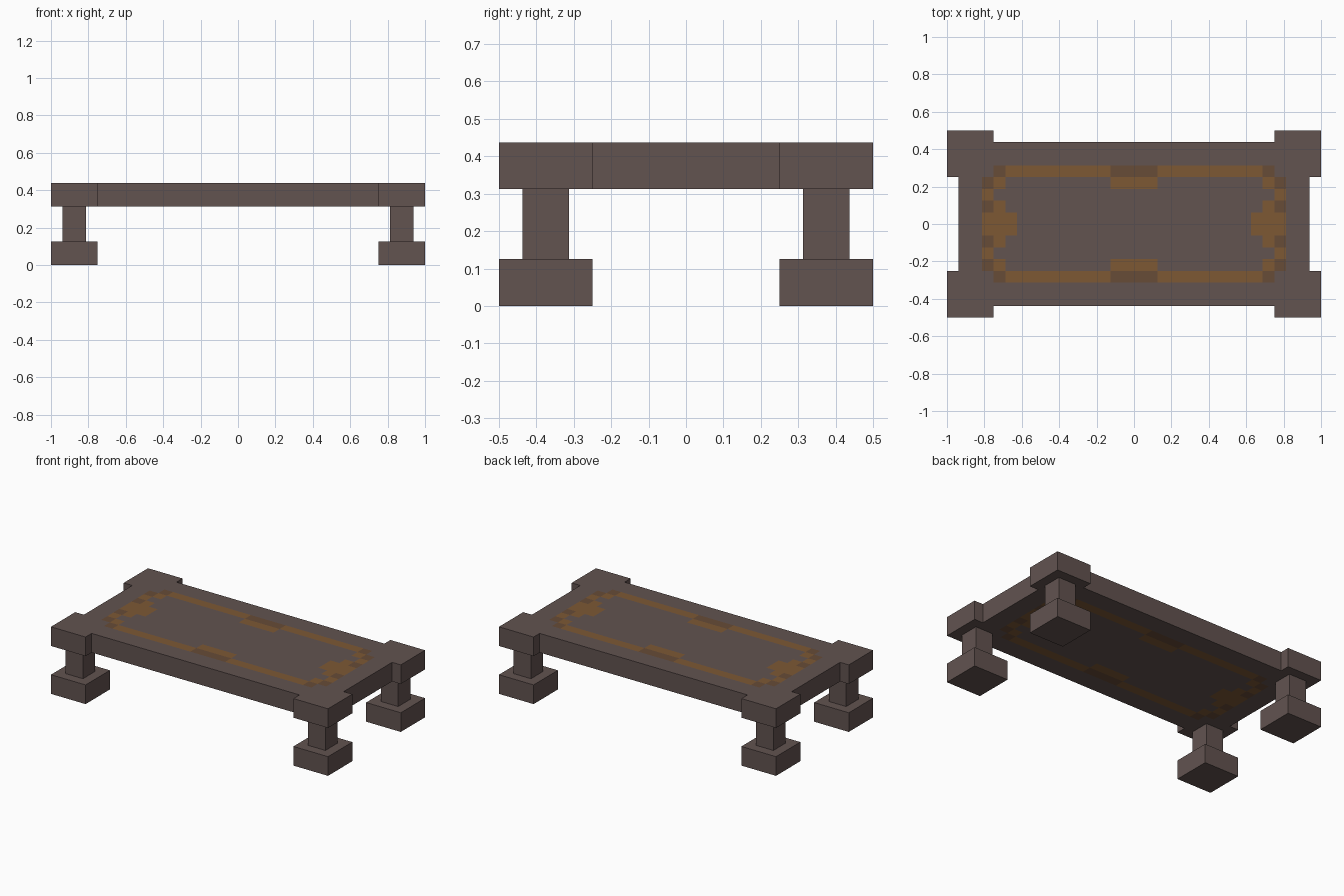
import bpy
import bmesh

cube = bpy.data.objects.get("Cube")
if cube:
    bpy.data.objects.remove(cube, do_unlink=True)

U = 0.0625  # design unit: every size is a multiple of this


def srgb(r, g, b):
    def lin(c):
        c /= 255
        return c / 12.92 if c <= 0.04045 else ((c + 0.055) / 1.055) ** 2.4
    return (lin(r), lin(g), lin(b), 1.0)


def material(name, colour):
    m = bpy.data.materials.new(name)
    m.use_nodes = True
    m.diffuse_color = colour
    bsdf = m.node_tree.nodes["Principled BSDF"]
    bsdf.inputs["Base Color"].default_value = colour
    bsdf.inputs["Roughness"].default_value = 0.9
    return m


WOOD = material("dark wood", srgb(98, 83, 80))
GOLD = material("golden inlay", srgb(125, 88, 52))
BROWN = material("brown inlay", srgb(103, 76, 55))


def add_object(name, bm, mats):
    mesh = bpy.data.meshes.new(name)
    bm.to_mesh(mesh)
    bm.free()
    for m in mats:
        mesh.materials.append(m)
    obj = bpy.data.objects.new(name, mesh)
    bpy.context.collection.objects.link(obj)
    return obj


def box(name, lo, hi):
    bm = bmesh.new()
    bmesh.ops.create_cube(bm, size=1)
    for v in bm.verts:
        for k in range(3):
            v.co[k] = lo[k] if v.co[k] < 0 else hi[k]
    return add_object(name, bm, [WOOD])


def inlay(i, j):
    """Material slot of the tile i steps from the middle in x and j in y."""
    if j == 4 and i <= 10:
        return 2 if i < 2 else 1
    if (j == 3 and i < 2) or (j == 0 and 10 <= i <= 12):
        return 1
    if (i, j) in {(11, 3), (12, 2), (11, 1)}:
        return 1
    if (i, j) in {(11, 4), (12, 3), (12, 1)}:
        return 2
    return 0


# Tabletop: tiled sheet with square corner blocks, thickened downwards
bm = bmesh.new()
bmesh.ops.create_grid(bm, x_segments=32, y_segments=16, size=1)
for v in bm.verts:
    v.co.y *= 0.5
    v.co.z = 7 * U
trim = []
for f in bm.faces:
    c = f.calc_center_median()
    i, j = int(abs(c.x) / U), int(abs(c.y) / U)
    f.material_index = inlay(i, j)
    # Narrow the edges between the corner blocks
    if (j == 7 and i < 12) or (i == 15 and j < 4):
        trim.append(f)
bmesh.ops.delete(bm, geom=trim, context="FACES")

top_faces = bm.faces[:]
copy = bmesh.ops.duplicate(bm, geom=bm.verts[:] + bm.edges[:] + bm.faces[:])
lower = [g for g in copy["geom"] if isinstance(g, bmesh.types.BMFace)]
for v in {v for f in lower for v in f.verts}:
    v.co.z = 5 * U
bmesh.ops.reverse_faces(bm, faces=lower)
rim = [e for e in bm.edges if e.is_boundary]
walls = bmesh.ops.bridge_loops(bm, edges=rim)["faces"]
for f in walls:
    f.material_index = 0
bmesh.ops.recalc_face_normals(bm, faces=bm.faces[:])
add_object("tabletop", bm, [WOOD, GOLD, BROWN])

# Legs and feet at the four corners
for sx, side in ((1, "left"), (-1, "right")):
    for sy, end in ((-1, "front"), (1, "back")):
        def corner_box(part, inset, size, z0, z1):
            xs = sorted((sx * (1 - inset), sx * (1 - inset - size)))
            ys = sorted((sy * (0.5 - inset), sy * (0.5 - inset - size)))
            box(f"{end}_{side}_{part}", (xs[0], ys[0], z0), (xs[1], ys[1], z1))
        corner_box("foot", 0, 4 * U, 0, 2 * U)
        corner_box("leg", U, 2 * U, 2 * U, 5 * U)
